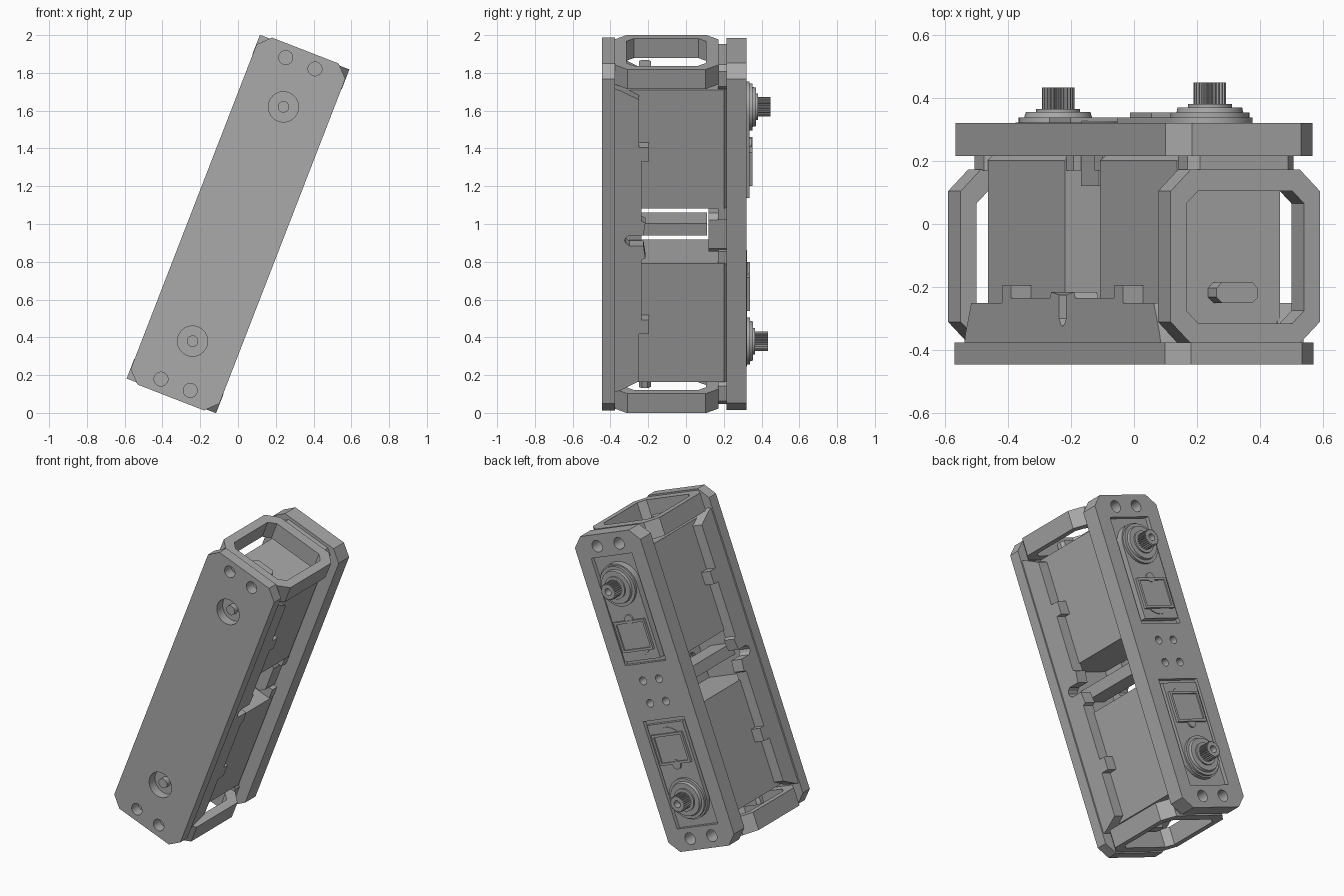
import bpy, math
from mathutils import Matrix

old = bpy.data.objects.get("Cube")
if old:
    bpy.data.objects.remove(old)

grey = bpy.data.materials.new("mid_grey")
grey.use_nodes = True
TONE = (0.40, 0.40, 0.40, 1)
grey.diffuse_color = TONE
grey.node_tree.nodes["Principled BSDF"].inputs["Base Color"].default_value = TONE

# The whole unit leans sideways; parts are built upright around the origin
LEAN = Matrix.Translation((0, 0, 1)) @ Matrix.Rotation(math.radians(21.2), 4, 'Y')

# How a profile (a, b) with extrusion depth d maps to (width, depth, length)
MAPS = {'y': lambda a, b, d: (a, d, b),
        'x': lambda a, b, d: (d, b, a),
        'z': lambda a, b, d: (a, b, d)}


def prism(name, pts, axis, lo, hi, top_scale=None):
    """Extrude a profile along an axis, optionally shrinking the far end about its middle."""
    n = len(pts)
    far = pts
    if top_scale:
        ca = sum(p[0] for p in pts) / n
        cb = sum(p[1] for p in pts) / n
        far = [(ca + (a - ca) * top_scale, cb + (b - cb) * top_scale) for a, b in pts]
    put = MAPS[axis]
    verts = [put(a, b, lo) for a, b in pts] + [put(a, b, hi) for a, b in far]
    faces = [list(range(n))[::-1], list(range(n, 2 * n))]
    faces += [[i, (i + 1) % n, (i + 1) % n + n, i + n] for i in range(n)]
    me = bpy.data.meshes.new(name)
    me.from_pydata(verts, [], faces)
    import bmesh
    bm = bmesh.new()
    bm.from_mesh(me)
    bmesh.ops.recalc_face_normals(bm, faces=bm.faces)
    bm.to_mesh(me)
    bm.free()
    me.materials.append(grey)
    ob = bpy.data.objects.new(name, me)
    bpy.context.collection.objects.link(ob)
    ob.matrix_world = LEAN
    me.shade_smooth()
    me.set_sharp_from_angle(angle=math.radians(25))
    return ob


def rect(a0, a1, b0, b1, c=0.0):
    """Rectangle with optional corner chamfer."""
    if c == 0:
        return [(a0, b0), (a1, b0), (a1, b1), (a0, b1)]
    return [(a0 + c, b0), (a1 - c, b0), (a1, b0 + c), (a1, b1 - c),
            (a1 - c, b1), (a0 + c, b1), (a0, b1 - c), (a0, b0 + c)]


def circle(a, b, r, n=40):
    return [(a + r * math.cos(math.tau * i / n), b + r * math.sin(math.tau * i / n))
            for i in range(n)]


def cut(ob, cutters):
    """Subtract cutters from a part, then delete them."""
    for c in cutters:
        m = ob.modifiers.new("cut", 'BOOLEAN')
        m.operation, m.solver, m.object = 'DIFFERENCE', 'EXACT', c
    bpy.context.view_layer.update()
    dg = bpy.context.evaluated_depsgraph_get()
    me = bpy.data.meshes.new_from_object(ob.evaluated_get(dg))
    ob.modifiers.clear()
    ob.data = me
    me.set_sharp_from_angle(angle=math.radians(25))
    for c in cutters:
        bpy.data.objects.remove(c)


def screw_holes(ends=(-1, 1)):
    return [prism("hole_cutter", circle(u, s * 0.913, 0.037, 24), 'y', -0.6, 0.6)
            for s in ends for u in (-0.083, 0.083)]


# Front plate with screw holes and pivot recesses
front = prism("front_plate", rect(-0.252, 0.252, -0.985, 0.985, 0.063), 'y', -0.445, -0.375)
cut(front, screw_holes() + [prism("recess_cutter", circle(0, s * 0.665, 0.08), 'y', -0.5, -0.385)
                            for s in (-1, 1)])

# Back plate with screw holes, centre holes and servo pockets
back = prism("back_plate", rect(-0.25, 0.25, -0.985, 0.985, 0.065), 'y', 0.215, 0.32)
small = [prism("small_cutter", circle(u, v, 0.025, 20), 'y', 0.25, 0.5)
         for u in (-0.06, 0.06) for v in (-0.07, 0.07)]
pockets = [prism("pocket_cutter", rect(-0.155, 0.155, *sorted((s * 0.175, s * 0.845))),
                 'y', 0.295, 0.5) for s in (-1, 1)]
cut(back, screw_holes() + small + pockets)

# Side walls of the front shell: stepped rim, clip tabs and a cable notch
half = [(0.03, -0.30), (0.03, -0.225), (0.10, -0.215), (0.11, -0.235), (0.45, -0.235),
        (0.45, -0.195), (0.53, -0.195), (0.53, -0.25), (0.80, -0.25), (0.85, -0.345),
        (0.86, -0.375)]
notch = [(0.016, -0.318), (0, -0.325), (-0.016, -0.318)]
wall_profile = [(-v, y) for v, y in reversed(half)] + notch[::-1] + half
for side, s in (("left", 1), ("right", -1)):
    prism(side + "_shell_wall", wall_profile, 'x', s * 0.165, s * 0.243)

# Central web tying the shell to the back plate
prism("centre_web", rect(-0.08, 0.08, -0.035, 0.035), 'y', -0.375, 0.11)
prism("centre_bridge", rect(-0.15, 0.15, -0.11, 0.11, 0.03), 'y', 0.12, 0.216)

# Everything below repeats at the upper and lower end
for word, s, lift in (("upper", 1, 0.015), ("lower", -1, 0.0)):
    def span(v0, v1):
        return sorted((s * v0, s * v1))

    # Servo body, mounting ears and cable outlet
    prism(word + "_servo_body", rect(-0.175, 0.175, -0.385, 0.216, 0.015), 'z', *span(0.155, 0.83))
    ear = prism(word + "_servo_ear", rect(-0.18, 0.18, *span(0.82, 0.965), 0.03), 'y', 0.17, 0.216)
    cut(ear, screw_holes((s,)))
    prism(word + "_inner_ear", rect(-0.17, 0.17, *span(0.09, 0.16)), 'y', 0.17, 0.216)
    prism(word + "_cable_outlet", rect(-0.07, 0.07, -0.25, -0.185, 0.018), 'z', *span(0.82, 0.905))

    # Octagonal end frame
    ring = prism(word + "_end_frame", rect(-0.254, 0.254, -0.378, 0.172, 0.068), 'z',
                 *span(0.865, 0.976))
    cut(ring, [prism("frame_cutter", rect(-0.2, 0.2, -0.315, 0.105, 0.04), 'z', *span(0.7, 1.1))])

    # Servo lid: round around the shaft, straight towards the middle
    arc = [(0.135 * math.cos(math.pi * i / 20), s * (0.665 + 0.135 * math.sin(math.pi * i / 20)))
           for i in range(21)]
    prism(word + "_servo_lid", arc + [(-0.135, s * 0.2), (0.135, s * 0.2)], 'y', 0.28, 0.322 + lift)
    prism(word + "_gear_bulge", circle(0, s * 0.33, 0.105), 'y', 0.29, 0.327 + lift)

    # Square cover with a raised border and a small latch
    cover = prism(word + "_cover", rect(-0.115, 0.115, *span(0.26, 0.45)), 'y', 0.3, 0.338 + lift)
    cut(cover, [prism("panel_cutter", rect(-0.1, 0.1, *span(0.275, 0.435)), 'y', 0.329 + lift, 0.5)])
    latch = prism(word + "_latch", circle(0, s * 0.455, 0.03, 24), 'y', 0.3, 0.332 + lift)

    # Stepped output boss and splined shaft with a bore
    prism(word + "_boss_base", circle(0, s * 0.665, 0.125, 48), 'y', 0.3, 0.338 + lift)
    prism(word + "_boss_step", circle(0, s * 0.665, 0.11, 48), 'y', 0.33, 0.355 + lift, 0.93)
    prism(word + "_boss_collar", circle(0, s * 0.665, 0.07, 48), 'y', 0.35, 0.365 + lift)
    teeth = 24
    spline = []
    for i in range(teeth * 4):
        r = 0.052 if i % 4 < 2 else 0.045
        t = math.tau * i / (teeth * 4)
        spline.append((r * math.cos(t), s * 0.665 + r * math.sin(t)))
    shaft = prism(word + "_output_shaft", spline, 'y', 0.35, 0.433 + lift)
    cut(shaft, [prism("bore_cutter", circle(0, s * 0.665, 0.022, 24), 'y', 0.39, 0.6)])

    # Pivot stub inside the front recess
    prism(word + "_pivot_stub", circle(0, s * 0.665, 0.03, 32), 'y', -0.42, -0.38)
